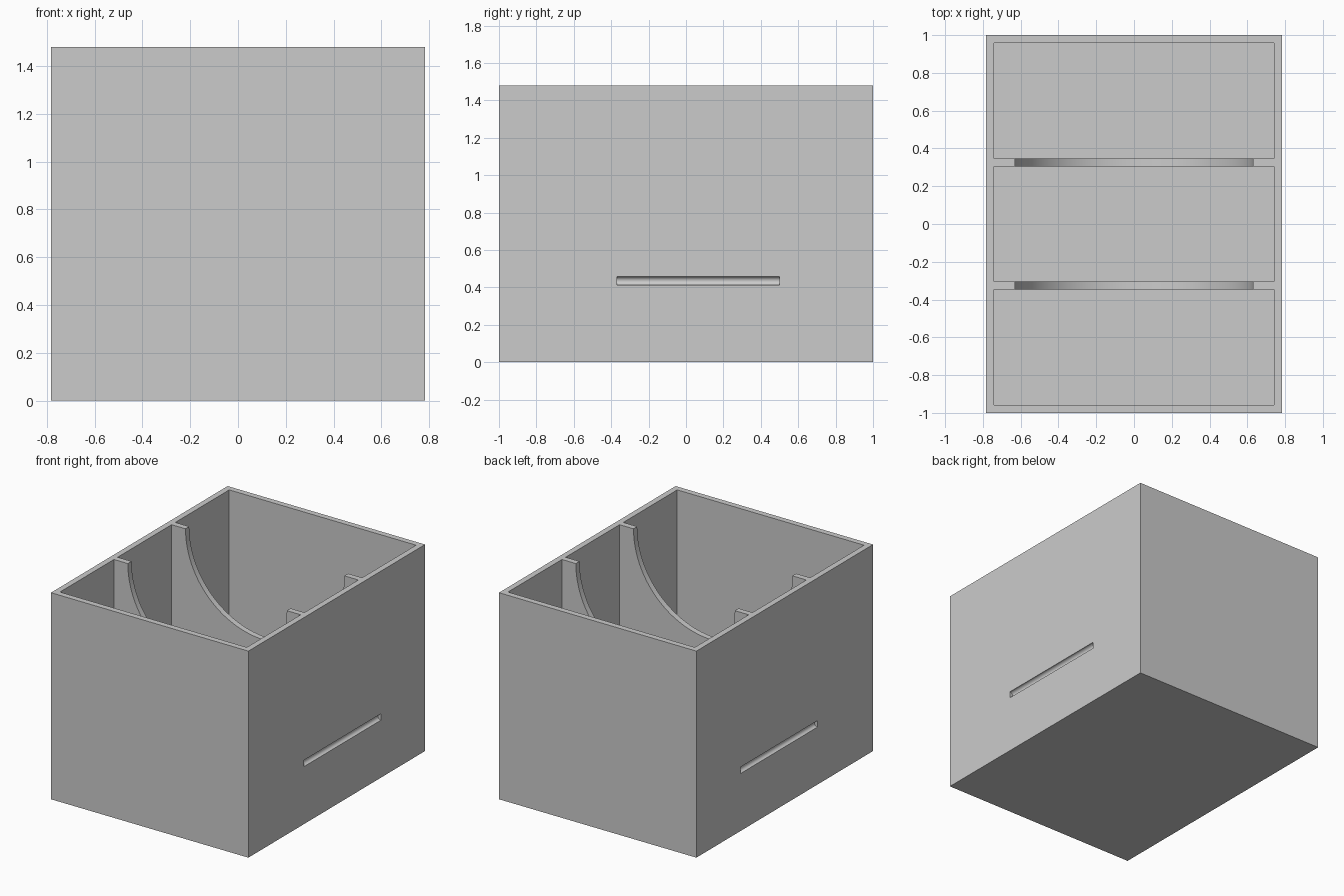
import bpy
import math

W, D, H = 1.565, 2.0, 1.48      # outer size
WALL = 0.042                    # wall, floor and divider thickness
ARC_R = 0.63                    # radius of the divider cutout

if "Cube" in bpy.data.objects:
    bpy.data.objects.remove(bpy.data.objects["Cube"], do_unlink=True)

grey = bpy.data.materials.new("plain grey")
grey.use_nodes = True
colour = (0.6, 0.6, 0.6, 1.0)
grey.diffuse_color = colour
grey.node_tree.nodes["Principled BSDF"].inputs["Base Color"].default_value = colour


def box(name, size, location):
    bpy.ops.mesh.primitive_cube_add(size=1, location=location)
    ob = bpy.context.object
    ob.name = name
    ob.scale = size
    bpy.ops.object.transform_apply(location=False, rotation=False, scale=True)
    ob.data.materials.append(grey)
    return ob


def rod(name, radius, length, location, sides):
    """Cylinder lying along y."""
    bpy.ops.mesh.primitive_cylinder_add(vertices=sides, radius=radius, depth=length,
                                        location=location, rotation=(math.pi / 2, 0, 0))
    ob = bpy.context.object
    ob.name = name
    ob.data.materials.append(grey)
    return ob


def cut(target, cutter):
    mod = target.modifiers.new("cut", "BOOLEAN")
    mod.operation = "DIFFERENCE"
    mod.solver = "EXACT"
    mod.object = cutter
    bpy.context.view_layer.objects.active = target
    bpy.ops.object.modifier_apply(modifier=mod.name)
    bpy.data.objects.remove(cutter, do_unlink=True)


# Outer box
body = box("divided_box", (W, D, H), (0, 0, H / 2))

# Three equal compartments, leaving two dividers between them
bay = (D - 4 * WALL) / 3
for i in (-1, 0, 1):
    cut(body, box("compartment_cutter", (W - 2 * WALL, bay, H),
                  (0, i * (bay + WALL), H / 2 + WALL)))

# Half-round scoop through both dividers
cut(body, rod("scoop_cutter", ARC_R, 1.0, (0, 0, H), 128))

# Shallow rounded grip groove in each side wall
for side in (-1, 1):
    cut(body, rod("groove_cutter", 0.023, 0.87, (side * W / 2, 0.065, 0.435), 32))

# Smooth curved faces, crisp edges
bpy.ops.object.select_all(action="DESELECT")
body.select_set(True)
bpy.context.view_layer.objects.active = body
bpy.ops.object.shade_smooth_by_angle(angle=math.radians(30))
